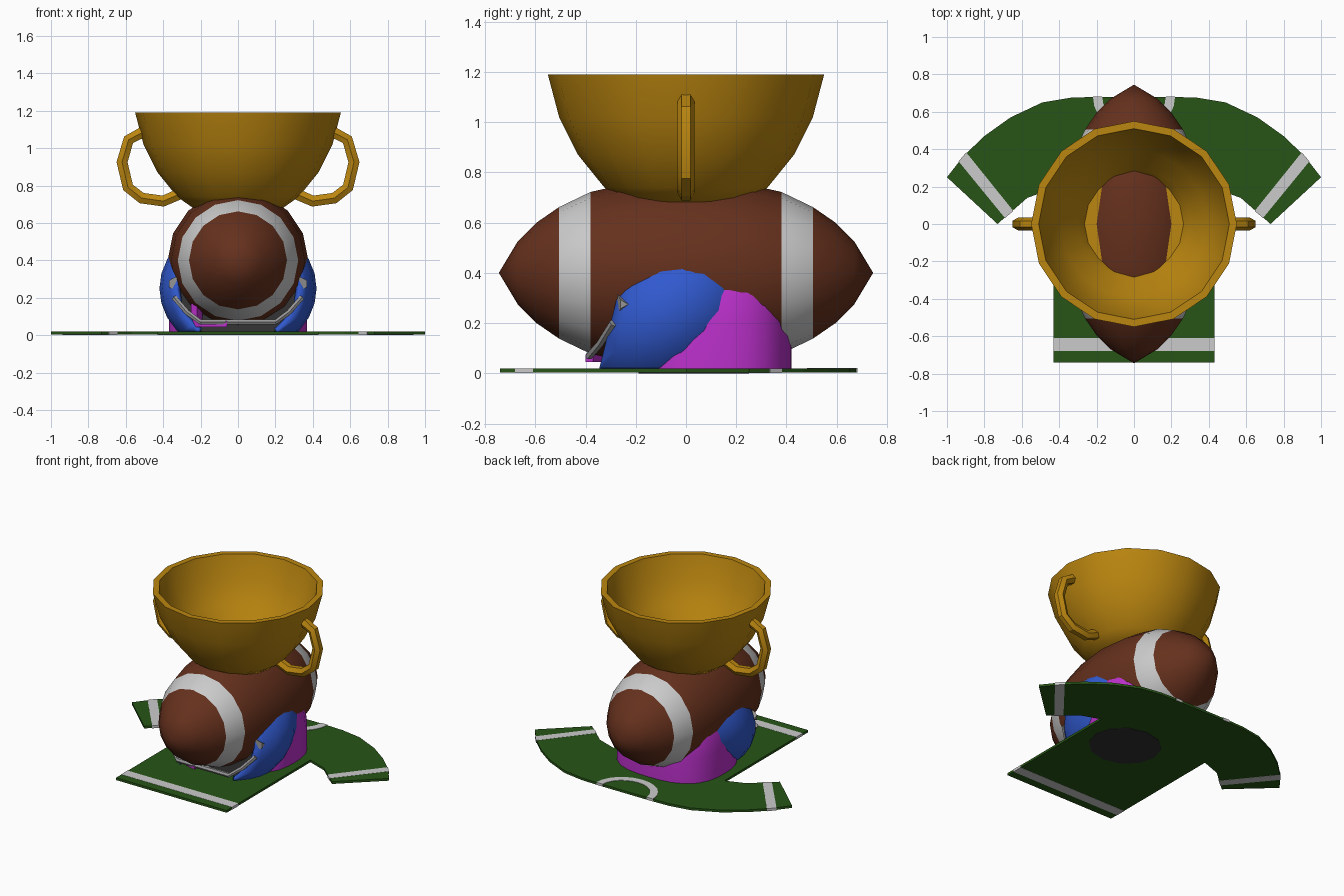
import bpy, bmesh, math
from mathutils import Vector, Matrix

if "Cube" in bpy.data.objects:
    bpy.data.objects.remove(bpy.data.objects["Cube"])


def mat(name, rgb):
    m = bpy.data.materials.new(name)
    m.diffuse_color = (*rgb, 1)
    m.use_nodes = True
    m.node_tree.nodes["Principled BSDF"].inputs["Base Color"].default_value = m.diffuse_color
    return m


GREEN = mat("green", (0.02, 0.09, 0.008))
WHITE = mat("white", (0.62, 0.62, 0.62))
BROWN = mat("brown", (0.13, 0.03, 0.012))
GOLD = mat("gold", (0.5, 0.24, 0.005))
BLUE = mat("blue", (0.03, 0.10, 0.62))
PINK = mat("magenta", (0.5, 0.03, 0.6))
GREY = mat("grey", (0.3, 0.3, 0.3))
DARK = mat("dark", (0.03, 0.03, 0.03))


def finish(name, bm, mats, smooth=40):
    bmesh.ops.recalc_face_normals(bm, faces=bm.faces)
    me = bpy.data.meshes.new(name)
    bm.to_mesh(me)
    bm.free()
    ob = bpy.data.objects.new(name, me)
    bpy.context.collection.objects.link(ob)
    for m in mats:
        me.materials.append(m)
    if smooth:
        bpy.ops.object.select_all(action='DESELECT')
        ob.select_set(True)
        bpy.context.view_layer.objects.active = ob
        bpy.ops.object.shade_smooth_by_angle(angle=math.radians(smooth))
    return ob


def lathe(profile, segs, bands=()):
    """Spin (radius, height) points around z; bands get material 1."""
    bm = bmesh.new()
    rings = []
    for r, z in profile:
        n = 1 if r == 0 else segs
        rings.append([bm.verts.new((r * math.cos(i * math.tau / segs),
                                    r * math.sin(i * math.tau / segs), z)) for i in range(n)])
    for k, (a, b) in enumerate(zip(rings, rings[1:])):
        for i in range(segs):
            j = (i + 1) % segs
            loop = [a[i % len(a)], a[j % len(a)], b[j % len(b)], b[i % len(b)]]
            f = bm.faces.new(list(dict.fromkeys(loop)))
            f.material_index = int(k in bands)
    return bm


def prism(name, pts, z0, z1, m):
    bm = bmesh.new()
    f = bm.faces.new([bm.verts.new((x, y, z0)) for x, y in pts])
    ext = bmesh.ops.extrude_face_region(bm, geom=[f])
    top = [v for v in ext['geom'] if isinstance(v, bmesh.types.BMVert)]
    bmesh.ops.translate(bm, verts=top, vec=(0, 0, z1 - z0))
    return finish(name, bm, [m], 0)


def tube(name, path, r, sides, m):
    bm = bmesh.new()
    path = [Vector(p) for p in path]
    rings = []
    for i, p in enumerate(path):
        t = (path[min(i + 1, len(path) - 1)] - path[max(i - 1, 0)]).normalized()
        side = Vector((0, 1, 0)) if abs(t.y) < 0.8 else Vector((0, 0, 1))
        u = (side - t * side.dot(t)).normalized()
        w = t.cross(u)
        rings.append([bm.verts.new(p + r * (math.cos(a) * u + math.sin(a) * w))
                      for a in (k * math.tau / sides for k in range(sides))])
    for a, b in zip(rings, rings[1:]):
        for k in range(sides):
            bm.faces.new([a[k], a[(k + 1) % sides], b[(k + 1) % sides], b[k]])
    bm.faces.new(rings[0])
    bm.faces.new(rings[-1])
    return finish(name, bm, [m], 30)


def cut(bm, co, no, cap=False):
    geo = bm.verts[:] + bm.edges[:] + bm.faces[:]
    res = bmesh.ops.bisect_plane(bm, geom=geo, plane_co=co, plane_no=no, clear_outer=True)
    if cap:
        edges = [e for e in res['geom_cut'] if isinstance(e, bmesh.types.BMEdge)]
        bmesh.ops.edgeloop_fill(bm, edges=edges)


# jersey lying flat, with hem, cuff and collar stripes
half = [(0.43, -0.74), (0.43, 0.19), (0.57, 0.14), (0.73, 0), (1.0, 0.25), (0.91, 0.365),
        (0.80, 0.47), (0.66, 0.57), (0.49, 0.65), (0.34, 0.675), (0.2, 0.68)]
prism("jersey", half + [(-x, y) for x, y in reversed(half)], 0.003, 0.019, GREEN)
prism("hem_stripe", [(-0.431, -0.68), (0.431, -0.68), (0.431, -0.61), (-0.431, -0.61)], 0.002, 0.02, WHITE)
cuff = [(0.645, 0.07), (0.69, 0.032), (0.938, 0.335), (0.897, 0.383)]
for s, side in ((1, "right"), (-1, "left")):
    prism("cuff_stripe_" + side, [(s * x, y) for x, y in cuff], 0.002, 0.02, WHITE)
arc = [math.pi + math.pi * i / 12 for i in range(13)]
prism("collar", [(0.22 * math.cos(a), 0.682 + 0.2 * math.sin(a)) for a in arc] +
      [(0.17 * math.cos(a), 0.682 + 0.15 * math.sin(a)) for a in reversed(arc)], 0.004, 0.022, WHITE)

# football lying along y, with two painted bands
ball_half = [(0, 0.745), (0.125, 0.67), (0.20, 0.595), (0.262, 0.505), (0.322, 0.38), (0.358, 0.22)]
prof = ball_half + [(0.376, 0)] + [(r, -z) for r, z in reversed(ball_half)]
bm = lathe(prof, 16, (3, 8))
bm.transform(Matrix.Translation((0, 0, 0.4)) @ Matrix.Rotation(math.pi / 2, 4, 'X'))
finish("football", bm, [BROWN, WHITE])

# trophy bowl with thick wall and flat floor
bowl = [(0, 0.675), (0.24, 0.68), (0.325, 0.74), (0.43, 0.87), (0.505, 1.02), (0.55, 1.19),
        (0.51, 1.19), (0.468, 1.03), (0.395, 0.89), (0.3, 0.77), (0.265, 0.71), (0, 0.71)]
finish("cup_bowl", lathe(bowl, 16), [GOLD])

# cup handles
grip = [(0.50, 1.09), (0.585, 1.045), (0.62, 0.925), (0.588, 0.79), (0.515, 0.733), (0.40, 0.717), (0.30, 0.76)]
for s, side in ((1, "right"), (-1, "left")):
    tube("cup_handle_" + side, [(s * x, 0, z) for x, z in grip], 0.034, 6, GOLD)


def helmet_shell(k):
    bm = bmesh.new()
    bmesh.ops.create_uvsphere(bm, u_segments=24, v_segments=14, radius=1)
    for v in bm.verts:
        x, y, z = v.co
        z = 0.25 + 0.36 * k * z
        v.co = (0.42 * k * x, -0.06 + 0.38 * k * y + 0.28 * (z - 0.25), z)
    return bm


# blue helmet, open at the face, with dark lining
bm = helmet_shell(1)
cut(bm, (0, 0, 0.019), (0, 0, -1))
cut(bm, (0, -0.325, 0.1), (0, -1, 0.25))
shell = finish("blue_helmet", bm, [BLUE])
thick = shell.modifiers.new("wall", 'SOLIDIFY')
thick.thickness = 0.03
bm = helmet_shell(0.9)
cut(bm, (0, 0, 0.02), (0, 0, -1), True)
cut(bm, (0, -0.27, 0.1), (0, -1, 0.2), True)
finish("helmet_lining", bm, [DARK])
prism("lining_base", [(0.1 + 0.24 * math.cos(i * math.tau / 12), 0.03 + 0.22 * math.sin(i * math.tau / 12))
                      for i in range(12)], 0, 0.03, DARK)

# magenta helmet behind, boxier in plan
bm = lathe([(1, 0.019), (1, 0.2), (0.97, 0.31), (0.86, 0.43), (0.6, 0.53), (0, 0.58)], 28)
for v in bm.verts:
    r = math.hypot(v.co.x, v.co.y)
    if r:
        c, s = abs(v.co.x / r), abs(v.co.y / r)
        f = (c ** 2.7 + s ** 2.7) ** (-1 / 2.7)
        v.co.x *= 0.37 * f
        v.co.y = 0.10 + v.co.y * 0.32 * f
finish("magenta_helmet", bm, [PINK])
jaw = prism("magenta_jaw", [(-0.25, -0.31), (-0.20, -0.36), (-0.06, -0.4), (-0.06, -0.37), (-0.18, -0.32),
                            (-0.22, -0.2), (-0.25, -0.2)], 0.045, 0.075, PINK)
prism("magenta_cheek", [(-0.25, -0.31), (-0.22, -0.33), (-0.19, -0.28), (-0.25, -0.2)], 0.05, 0.17, PINK)

# face guard bar and its side clips
front = [(0.34, -0.29, 0.2), (0.27, -0.34, 0.12), (0.2, -0.385, 0.07)]
tube("face_guard", front + [(-x, y, z) for x, y, z in reversed(front)], 0.016, 6, GREY)
for s, side in ((1, "right"), (-1, "left")):
    bm = bmesh.new()
    bmesh.ops.create_cone(bm, cap_ends=True, segments=3, radius1=0.05, radius2=0.02, depth=0.05)
    bm.transform(Matrix.Translation((s * 0.345, -0.25, 0.275)) @ Matrix.Rotation(s * math.pi / 2, 4, 'Y'))
    finish("guard_clip_" + side, bm, [GREY], 0)
